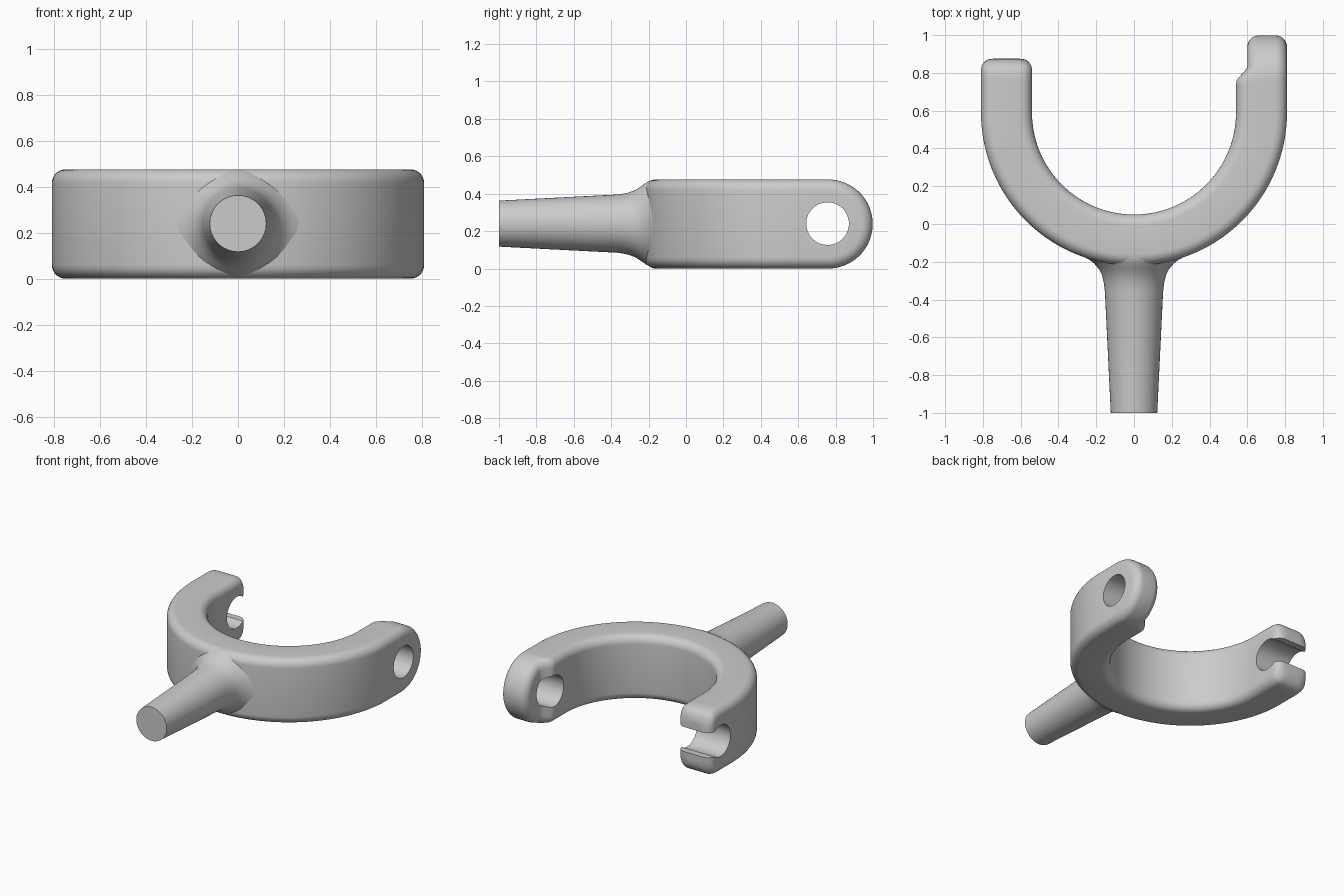
import bpy, bmesh
from math import sin, cos, sqrt, pi, radians

cube = bpy.data.objects.get("Cube")
if cube:
    bpy.data.objects.remove(cube)

R = 0.238                    # half height, also the arm end radius
INNER, OUTER = 0.54, 0.81    # walls of the curved yoke
ARC_Y, HOLE_Y = 0.59, 0.76
FORK_Y = 0.875               # end of the slotted arm
F = 0.06                     # edge rounding
STEPS = 7

grey = bpy.data.materials.new("plain grey")
grey.use_nodes = True
grey.diffuse_color = (0.6, 0.6, 0.6, 1)
grey.node_tree.nodes["Principled BSDF"].inputs["Base Color"].default_value = (0.6, 0.6, 0.6, 1)


def loft(name, rings, cap_end):
    """Skin a list of equal closed rings."""
    bm = bmesh.new()
    loops = [[bm.verts.new(p) for p in ring] for ring in rings]
    n = len(loops[0])
    for a, b in zip(loops, loops[1:]):
        for i in range(n):
            j = (i + 1) % n
            bm.faces.new((a[i], a[j], b[j], b[i]))
    bm.faces.new(loops[0])
    if cap_end:
        bm.faces.new(loops[-1])
    bmesh.ops.remove_doubles(bm, verts=bm.verts[:], dist=0.0001)
    bmesh.ops.recalc_face_normals(bm, faces=bm.faces[:])
    mesh = bpy.data.meshes.new(name)
    bm.to_mesh(mesh)
    bm.free()
    obj = bpy.data.objects.new(name, mesh)
    bpy.context.collection.objects.link(obj)
    mesh.materials.append(grey)
    return obj


def select_only(obj):
    bpy.ops.object.select_all(action='DESELECT')
    obj.select_set(True)
    bpy.context.view_layer.objects.active = obj


# Rounded cross-section: (is outer wall, inset from wall, drop from top)
angles = [pi / 2 * k / STEPS for k in range(STEPS + 1)]
section = [(False, F * (1 - cos(a)), F * (1 - sin(a))) for a in angles]
section += [(True, inset, drop) for _, inset, drop in reversed(section)]


def ring(place):
    half = [place(*entry) for entry in section]
    return ([(x, y, R + h) for x, y, h in half] +
            [(x, y, R - h) for x, y, h in reversed(half)])


def radius(outer, inset, inner_wall=INNER, outer_wall=OUTER):
    return outer_wall - inset if outer else inner_wall + inset


def on_arc(phi):
    def place(outer, inset, drop):
        rho = radius(outer, inset)
        return rho * cos(phi), ARC_Y + rho * sin(phi), R - drop
    return ring(place)


def on_fork(y):
    e = F - sqrt(max(0, F * F - max(0, y - FORK_Y + F) ** 2))

    def place(outer, inset, drop):
        rho = radius(outer, inset, INNER + e, OUTER - e)
        return -rho, y, sqrt((R - drop - e) ** 2 - max(0, y - HOLE_Y) ** 2)
    return ring(place)


def stepped_wall(y):
    t = min(1, max(0, (y - 0.745) / 0.095))
    return INNER + 0.06 * t * t * (3 - 2 * t)


def on_ear(y, theta=0):
    def place(outer, inset, drop):
        yy = y + (R - drop) * sin(theta)
        return radius(outer, inset, stepped_wall(yy)), yy, (R - drop) * cos(theta)
    return ring(place)


# Yoke: slotted arm, half-circle bend, then the rounded arm with its inner step
rings = [on_fork(0.6 + (FORK_Y - 0.6) * sin(pi / 2 * k / 24)) for k in range(24, -1, -1)]
rings += [on_arc(pi + pi * k / 64) for k in range(65)]
rings += [on_ear(y) for y in (0.64, 0.69, 0.73, 0.745)]
rings += [on_ear(HOLE_Y, pi / 2 * k / 32) for k in range(33)]
yoke = loft("yoke", rings, False)

# Cutters: pin hole through both arms and the open slot
bpy.ops.mesh.primitive_cylinder_add(vertices=64, radius=0.114, depth=2.4,
                                    location=(0, 0.757, R + 0.002), rotation=(0, pi / 2, 0))
pin_cutter = bpy.context.object
pin_cutter.name = "pin_hole_cutter"
bpy.ops.mesh.primitive_cube_add(size=1, location=(-0.7, 0.907, R + 0.002))
slot_cutter = bpy.context.object
slot_cutter.name = "slot_cutter"
slot_cutter.scale = (0.8, 0.3, 0.18)
bpy.context.view_layer.update()
for cutter in (pin_cutter, slot_cutter):
    cutter.hide_render = True
    select_only(yoke)
    mod = yoke.modifiers.new("cut", 'BOOLEAN')
    mod.operation = 'DIFFERENCE'
    mod.solver = 'EXACT'
    mod.object = cutter
    bpy.ops.object.modifier_apply(modifier=mod.name)
    bpy.data.objects.remove(cutter)

# Handle: tapered rod flaring into the yoke (y, half width, half height)
profile = [(-1, 0.123, 0.123), (-0.36, 0.154, 0.156), (-0.31, 0.16, 0.165),
           (-0.27, 0.17, 0.18), (-0.24, 0.185, 0.2), (-0.21, 0.21, 0.221),
           (-0.19, 0.235, 0.231), (-0.17, 0.275, 0.235), (-0.12, 0.25, 0.22)]
turns = [radians(360 * k / 64) for k in range(64)]
handle = loft("handle", [[(w * cos(a), y, R + 0.002 + h * sin(a)) for a in turns]
                         for y, w, h in profile], True)

for obj in (yoke, handle):
    select_only(obj)
    bpy.ops.object.shade_smooth_by_angle(angle=radians(35))
